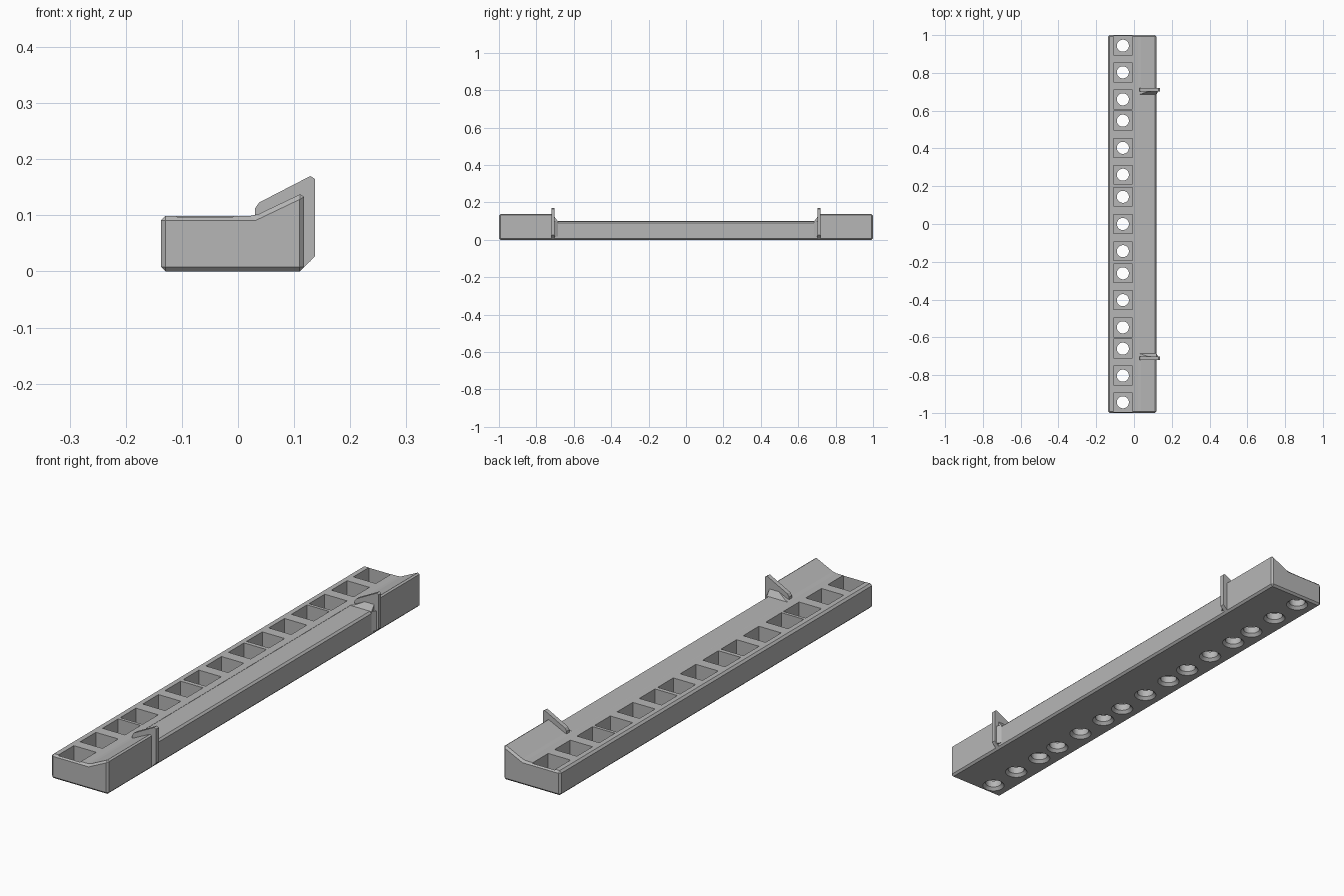
import bpy, bmesh
from mathutils import Matrix, Vector

old = bpy.data.objects.get("Cube")
if old:
    bpy.data.objects.remove(old, do_unlink=True)

grey = bpy.data.materials.new("plain grey")
grey.use_nodes = True
colour = (0.47, 0.47, 0.47, 1)
grey.diffuse_color = colour
grey.node_tree.nodes["Principled BSDF"].inputs["Base Color"].default_value = colour


def make_object(name, bm):
    bmesh.ops.recalc_face_normals(bm, faces=bm.faces)
    mesh = bpy.data.meshes.new(name)
    bm.to_mesh(mesh)
    bm.free()
    mesh.materials.append(grey)
    obj = bpy.data.objects.new(name, mesh)
    bpy.context.collection.objects.link(obj)
    return obj


def prism(name, points, start, depth, bevel=0):
    """Extrude a closed polygon of 3D points along a vector."""
    bm = bmesh.new()
    face = bm.faces.new([bm.verts.new(Vector(p) + Vector(start)) for p in points])
    ext = bmesh.ops.extrude_face_region(bm, geom=[face])
    verts = [v for v in ext["geom"] if isinstance(v, bmesh.types.BMVert)]
    bmesh.ops.translate(bm, vec=depth, verts=verts)
    if bevel:
        bmesh.ops.recalc_face_normals(bm, faces=bm.faces)
        bmesh.ops.bevel(bm, geom=bm.edges[:], offset=bevel, segments=1,
                        affect='EDGES', clamp_overlap=True)
    return make_object(name, bm)


def cut(target, cutter):
    mod = target.modifiers.new("cut", 'BOOLEAN')
    mod.operation = 'DIFFERENCE'
    mod.solver = 'EXACT'
    mod.object = cutter
    bpy.context.view_layer.update()
    graph = bpy.context.evaluated_depsgraph_get()
    mesh = bpy.data.meshes.new_from_object(target.evaluated_get(graph))
    target.modifiers.clear()
    target.data = mesh
    bpy.data.objects.remove(cutter, do_unlink=True)


# Main bar with a rising lip along one long side
section = [(-0.137, 0), (0.118, 0), (0.118, 0.141), (0.03, 0.099), (-0.137, 0.099)]
bar = prism("bar", [(x, 0, z) for x, z in section], (0, -1, 0), (0, 2, 0), 0.008)

# Lip removed between the two fins, with a short ramp at each end
gap = [(-0.685, 0.0985), (0.685, 0.0985), (0.705, 0.125), (0.705, 0.3),
       (-0.705, 0.3), (-0.705, 0.125)]
cut(bar, prism("gap_cutter", [(0, y, z) for y, z in gap], (0.024, 0, 0), (0.2, 0, 0)))
edge = [(0.109, 0.1), (0.119, 0.09), (0.13, 0.1), (0.119, 0.11)]
cut(bar, prism("edge_cutter", [(x, 0, z) for x, z in edge], (0, -0.685, 0), (0, 1.37, 0)))

# Row of square pockets, each with a countersunk round hole
half_row = [0.144, 0.261, 0.403, 0.547, 0.66, 0.803, 0.944]
row = [0] + half_row + [-y for y in half_row]
pockets, holes, sinks = bmesh.new(), bmesh.new(), bmesh.new()
for y in row:
    at = Matrix.Translation((-0.059, y, 0))
    bmesh.ops.create_cube(pockets, size=0.1, matrix=at @ Matrix.Translation((0, 0, 0.09)))
    bmesh.ops.create_cone(holes, cap_ends=True, segments=32, radius1=0.032,
                          radius2=0.032, depth=0.2, matrix=at)
    bmesh.ops.create_cone(sinks, cap_ends=True, segments=32, radius1=0.052, radius2=0.03,
                          depth=0.024, matrix=at @ Matrix.Translation((0, 0, 0.002)))
for name, bm in (("pocket_cutter", pockets), ("hole_cutter", holes), ("sink_cutter", sinks)):
    cut(bar, make_object(name, bm))

# Thin upright fins with a small side gusset
fin = [(0.03, 0.085), (0.03, 0.112), (0.038, 0.123), (0.129, 0.17), (0.137, 0.165),
       (0.137, 0.027), (0.112, 0.002)]
for side, label in ((1, "back"), (-1, "front")):
    prism(label + "_fin", [(x, 0, z) for x, z in fin],
          (0, side * 0.702, 0), (0, side * 0.018, 0))
    gusset = [(0.11, 0.684), (0.118, 0.684), (0.129, 0.703), (0.11, 0.703)]
    prism(label + "_gusset", [(x, side * y, 0) for x, y in gusset],
          (0, 0, 0.018), (0, 0, 0.08))
